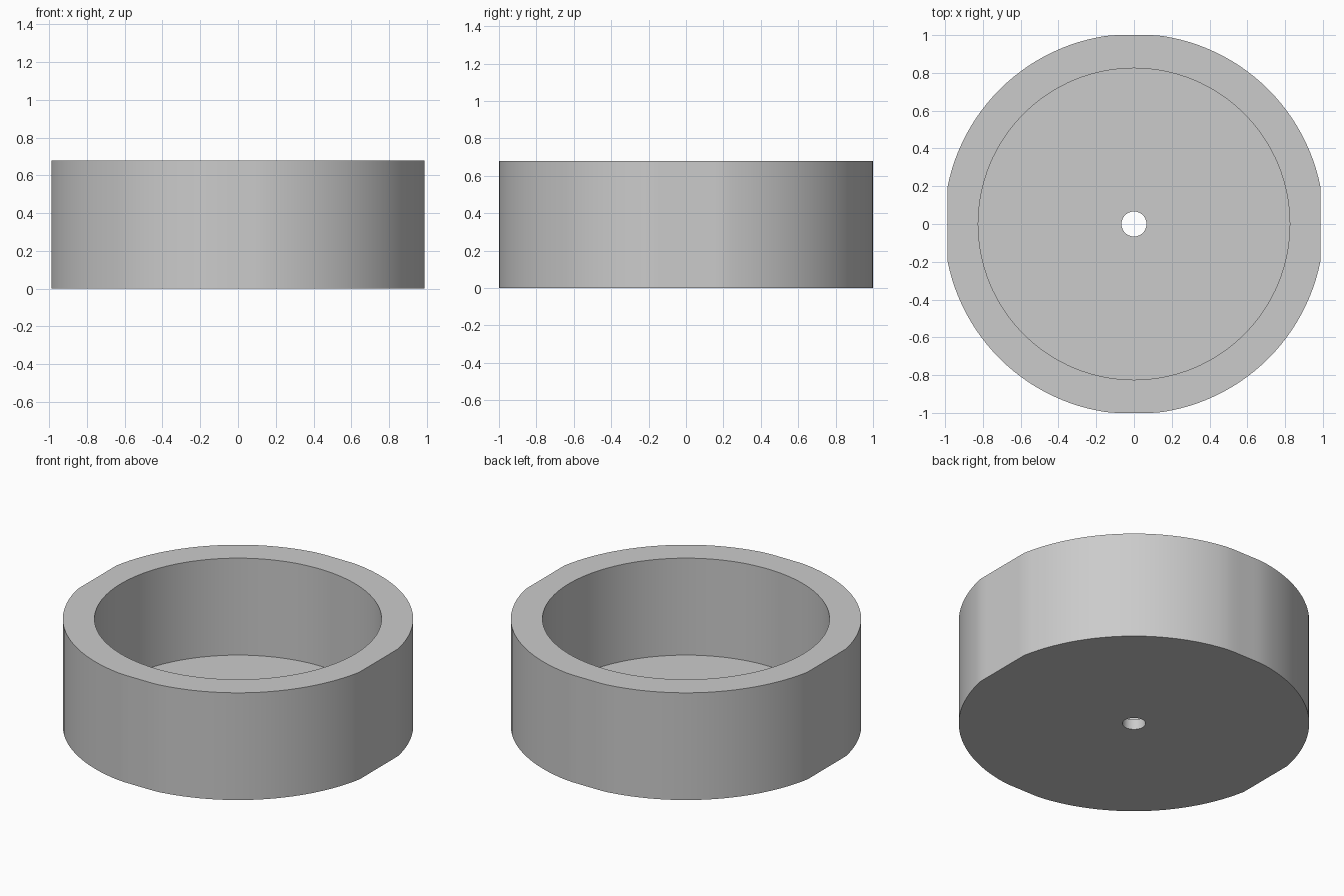
import bpy
import bmesh
from math import cos, sin, tau

cube = bpy.data.objects.get("Cube")
if cube:
    bpy.data.objects.remove(cube, do_unlink=True)

SEGMENTS = 128
HEIGHT = 0.68
FLOOR = 0.065
OUTER, INNER, HOLE = 1.007, 0.825, 0.066
HALF_X, HALF_Y = 0.988, 1.0   # shallow flats trimmed on the outer wall

# Plain grey material
grey = bpy.data.materials.new("plain_grey")
grey.use_nodes = True
colour = (0.6, 0.6, 0.6, 1.0)
grey.diffuse_color = colour
grey.node_tree.nodes["Principled BSDF"].inputs["Base Color"].default_value = colour


def clamp(value, limit):
    return max(-limit, min(limit, value))


def add_ring(bm, radius, z):
    """One horizontal loop of the lathe, trimmed to the outer limits."""
    angles = [tau * i / SEGMENTS for i in range(SEGMENTS)]
    return [bm.verts.new((clamp(radius * cos(a), HALF_X),
                          clamp(radius * sin(a), HALF_Y), z)) for a in angles]


# Cup: outer wall, rim, inner wall, floor and drain hole as one closed profile
profile = [(OUTER, 0), (OUTER, HEIGHT), (INNER, HEIGHT),
           (INNER, FLOOR), (HOLE, FLOOR), (HOLE, 0)]
bm = bmesh.new()
rings = [add_ring(bm, r, z) for r, z in profile]
for lower, upper in zip(rings, rings[1:] + rings[:1]):
    for i in range(SEGMENTS):
        j = (i + 1) % SEGMENTS
        bm.faces.new((lower[i], lower[j], upper[j], upper[i]))
bmesh.ops.recalc_face_normals(bm, faces=bm.faces)

mesh = bpy.data.meshes.new("round_cup")
bm.to_mesh(mesh)
bm.free()
mesh.materials.append(grey)
cup = bpy.data.objects.new("round_cup", mesh)
bpy.context.collection.objects.link(cup)

# Smooth walls with crisp rims
bpy.ops.object.select_all(action='DESELECT')
cup.select_set(True)
bpy.context.view_layer.objects.active = cup
bpy.ops.object.shade_smooth_by_angle()
